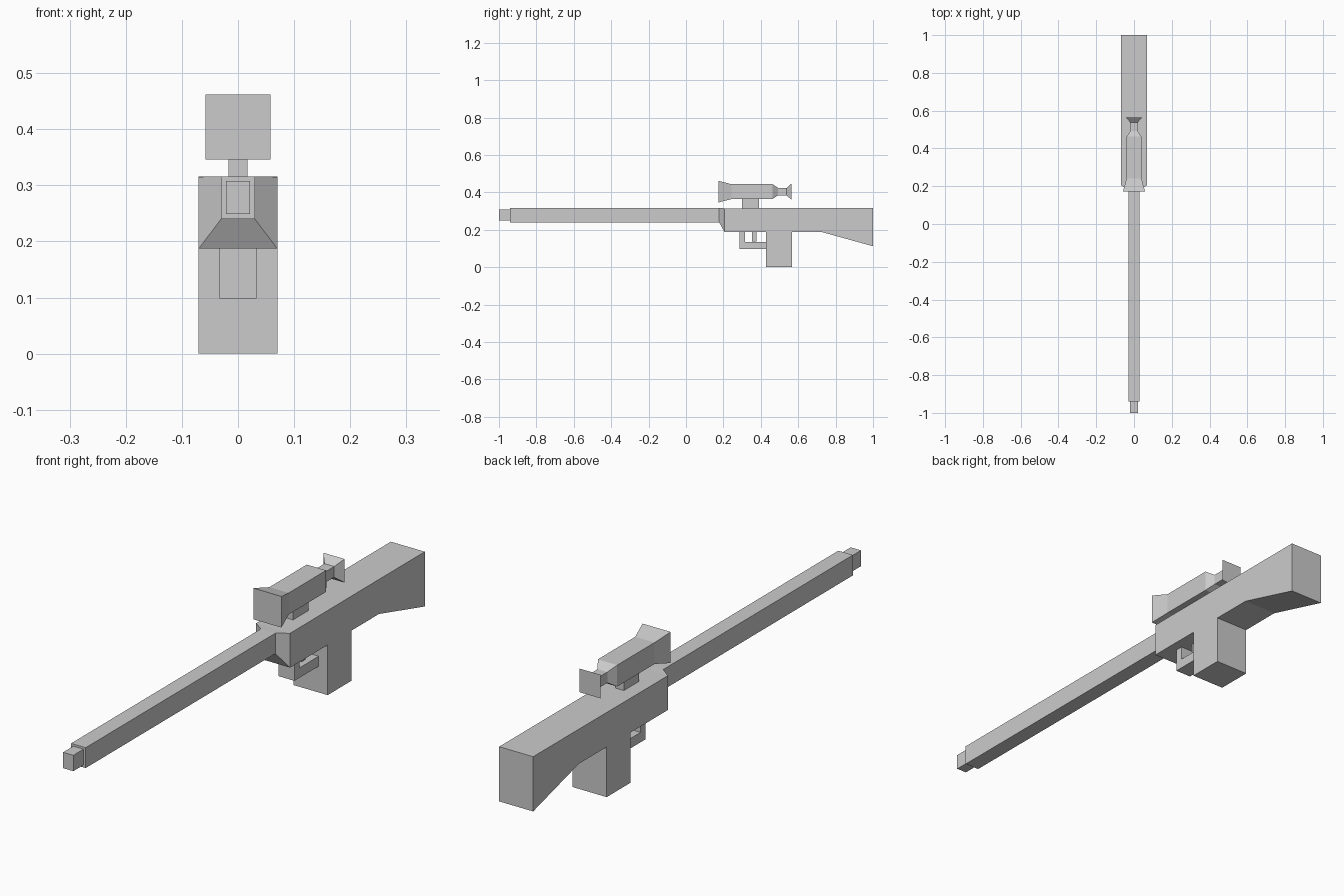
import bpy
import bmesh

if "Cube" in bpy.data.objects:
    bpy.data.objects.remove(bpy.data.objects["Cube"])


def loft(name, sections):
    """Rectangular sections (y, half_width, z_low, z_high) joined along y."""
    bm = bmesh.new()
    rings = [[bm.verts.new(p) for p in ((-w, y, lo), (w, y, lo), (w, y, hi), (-w, y, hi))]
             for y, w, lo, hi in sections]
    for a, b in zip(rings, rings[1:]):
        for i in range(4):
            j = (i + 1) % 4
            bm.faces.new((a[i], a[j], b[j], b[i]))
    bm.faces.new(rings[0])
    bm.faces.new(rings[-1])
    bmesh.ops.recalc_face_normals(bm, faces=bm.faces)
    mesh = bpy.data.meshes.new(name)
    bm.to_mesh(mesh)
    bm.free()
    obj = bpy.data.objects.new(name, mesh)
    bpy.context.collection.objects.link(obj)
    return obj


def side_profile(name, half_width, outline):
    """Side outline of (y, z) points extruded symmetrically across x."""
    bm = bmesh.new()
    face = bm.faces.new([bm.verts.new((-half_width, y, z)) for y, z in outline])
    ext = bmesh.ops.extrude_face_region(bm, geom=[face], use_keep_orig=True)
    verts = [g for g in ext["geom"] if isinstance(g, bmesh.types.BMVert)]
    bmesh.ops.translate(bm, vec=(2 * half_width, 0, 0), verts=verts)
    bmesh.ops.recalc_face_normals(bm, faces=bm.faces)
    mesh = bpy.data.meshes.new(name)
    bm.to_mesh(mesh)
    bm.free()
    obj = bpy.data.objects.new(name, mesh)
    bpy.context.collection.objects.link(obj)
    return obj


# Body with tapered nose and dropped stock
loft("body_and_stock", [(0.177, 0.03, 0.24, 0.316), (0.207, 0.07, 0.187, 0.315),
                        (0.73, 0.07, 0.187, 0.316), (1.0, 0.07, 0.112, 0.316)])

# Barrel and muzzle
loft("barrel", [(-0.94, 0.03, 0.24, 0.316), (0.177, 0.03, 0.24, 0.316)])
loft("muzzle", [(-1.0, 0.021, 0.249, 0.308), (-0.94, 0.021, 0.249, 0.308)])

# Grip block
loft("grip", [(0.428, 0.07, 0.0, 0.187), (0.567, 0.07, 0.0, 0.187)])

# Trigger guard (L shape) and trigger
side_profile("trigger_guard", 0.033, [(0.285, 0.187), (0.285, 0.098), (0.428, 0.098),
                                      (0.428, 0.135), (0.315, 0.135), (0.315, 0.187)])
loft("trigger", [(0.353, 0.015, 0.138, 0.187), (0.376, 0.015, 0.138, 0.187)])

# Scope, lofted about its own axis, on a small mount
axis = 0.404
scope_steps = [(0.173, 0.058), (0.242, 0.04), (0.462, 0.04),
               (0.492, 0.02), (0.538, 0.02), (0.565, 0.044)]
loft("scope", [(y, r, axis - r, axis + r) for y, r in scope_steps])
loft("scope_mount", [(0.30, 0.017, 0.31, 0.37), (0.39, 0.017, 0.31, 0.37)])
